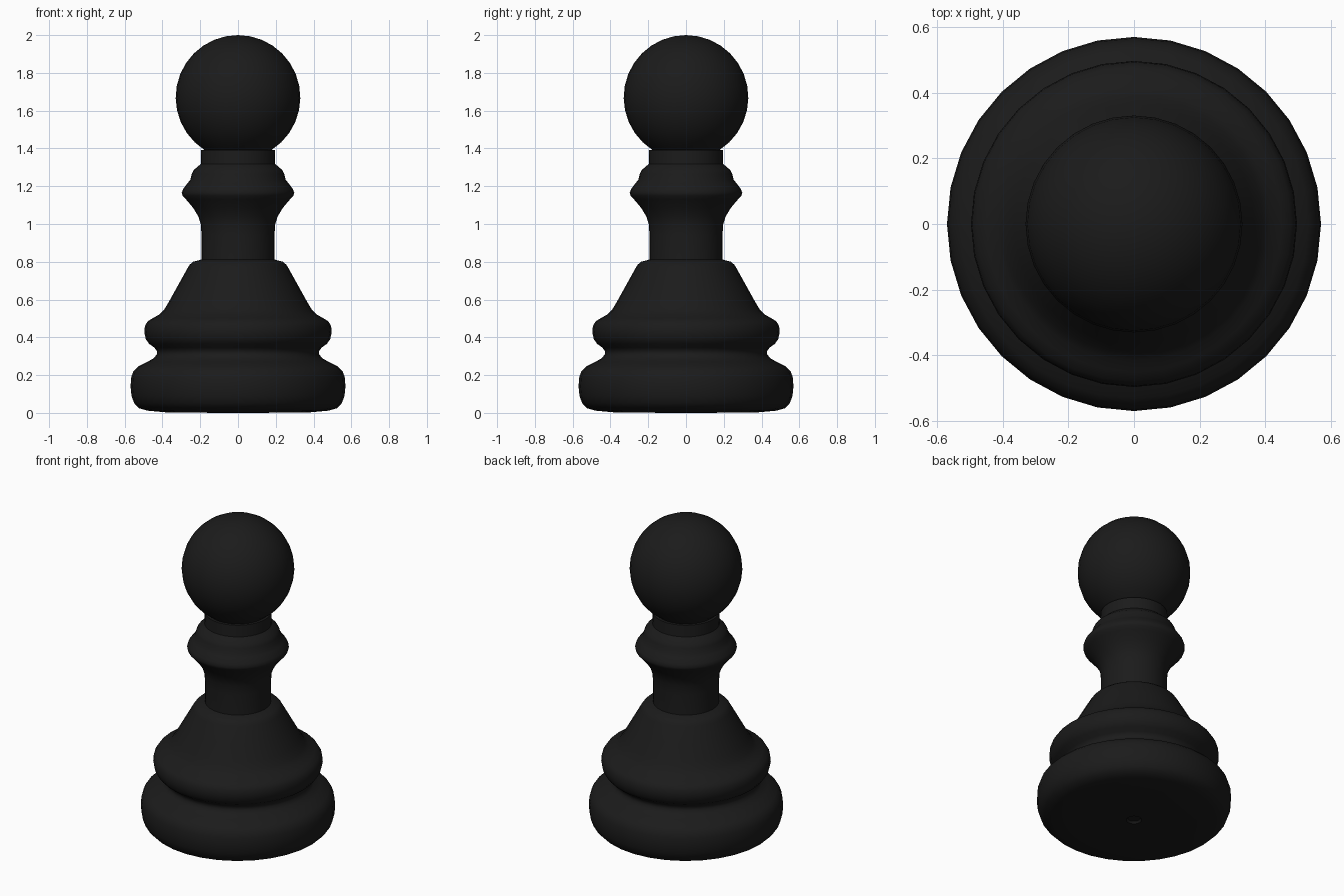
import bpy, bmesh
from math import pi, sin, cos, radians, acos

if "Cube" in bpy.data.objects:
    bpy.data.objects.remove(bpy.data.objects["Cube"])

SIDES = 32

ebony = bpy.data.materials.new("black_lacquer")
ebony.diffuse_color = (0.011, 0.011, 0.011, 1)
ebony.use_nodes = True
ebony.node_tree.nodes["Principled BSDF"].inputs["Base Color"].default_value = ebony.diffuse_color


def lathe(name, profile):
    """Turn an (r, z) profile around z; points with r = 0 become poles."""
    bm = bmesh.new()
    rings = []
    for r, z in profile:
        n = SIDES if r > 0 else 1
        rings.append([bm.verts.new((r * cos(2 * pi * i / SIDES),
                                    r * sin(2 * pi * i / SIDES), z))
                      for i in range(n)])
    for a, b in zip(rings, rings[1:]):
        for i in range(SIDES):
            j = (i + 1) % SIDES
            if len(a) == 1:
                bm.faces.new((a[0], b[j], b[i]))
            elif len(b) == 1:
                bm.faces.new((a[i], a[j], b[0]))
            else:
                bm.faces.new((a[i], a[j], b[j], b[i]))
    mesh = bpy.data.meshes.new(name)
    bm.to_mesh(mesh)
    bm.free()
    mesh.materials.append(ebony)
    ob = bpy.data.objects.new(name, mesh)
    bpy.context.collection.objects.link(ob)
    bpy.ops.object.select_all(action='DESELECT')
    ob.select_set(True)
    bpy.context.view_layer.objects.active = ob
    bpy.ops.object.shade_smooth_by_angle(angle=radians(42))
    return ob


# Foot with tiny centre dimple underneath, wide rim, groove, upper bead, cone
lathe("base", [
    (0, 0.012), (0.035, 0.012), (0.045, 0.0), (0.37, 0.002), (0.48, 0.012),
    (0.525, 0.025), (0.55, 0.052), (0.564, 0.09), (0.569, 0.14), (0.565, 0.19),
    (0.553, 0.222), (0.53, 0.245), (0.48, 0.27), (0.445, 0.29), (0.43, 0.31),
    (0.43, 0.328), (0.442, 0.345), (0.47, 0.365), (0.488, 0.39), (0.496, 0.425),
    (0.493, 0.46), (0.478, 0.485), (0.45, 0.502), (0.415, 0.522), (0.392, 0.545),
    (0.365, 0.59), (0.315, 0.68), (0.265, 0.77), (0.255, 0.785), (0.238, 0.8),
    (0.193, 0.812)])

# Stem with flared collar, ending in a ledge under the head
lathe("neck_and_collar", [
    (0.193, 0.812), (0.193, 0.94), (0.197, 1.0), (0.21, 1.04), (0.237, 1.085),
    (0.275, 1.13), (0.293, 1.15), (0.298, 1.165), (0.291, 1.185), (0.268, 1.215),
    (0.252, 1.235), (0.245, 1.265), (0.235, 1.285), (0.212, 1.305),
    (0.197, 1.318), (0.195, 1.392), (0.172, 1.392)])

# Ball head, cut where it meets the neck
R, CZ = 0.33, 1.67
start = acos(-0.278 / R)
lathe("head", [(R * sin(start * (1 - k / 13)) if k < 13 else 0,
                CZ + R * cos(start * (1 - k / 13))) for k in range(14)])
